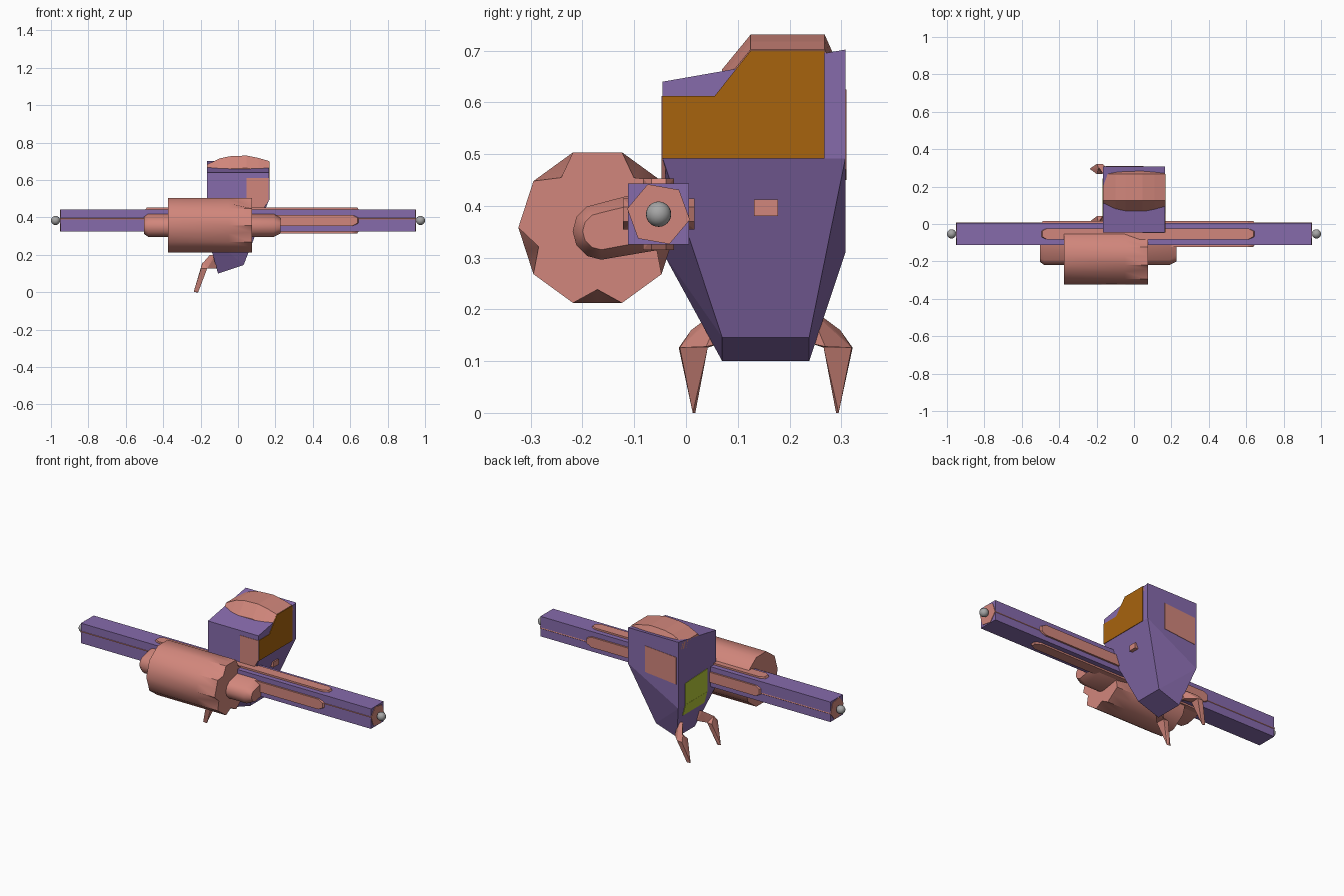
import bpy, bmesh, math
from mathutils import Vector

if "Cube" in bpy.data.objects:
    bpy.data.objects.remove(bpy.data.objects["Cube"])


def material(name, rgb):
    m = bpy.data.materials.new(name)
    m.diffuse_color = (*rgb, 1)
    m.use_nodes = True
    m.node_tree.nodes["Principled BSDF"].inputs["Base Color"].default_value = m.diffuse_color
    return m


PURPLE = material("purple", (0.24, 0.145, 0.41))
SALMON = material("salmon", (0.64, 0.24, 0.20))
ORANGE = material("orange", (0.39, 0.125, 0.004))
GREEN = material("green", (0.46, 0.57, 0.04))
GREY = material("grey", (0.38, 0.38, 0.38))


def finish(name, bm, mat, smooth=None):
    bmesh.ops.recalc_face_normals(bm, faces=bm.faces)
    me = bpy.data.meshes.new(name)
    bm.to_mesh(me)
    bm.free()
    me.materials.append(mat)
    ob = bpy.data.objects.new(name, me)
    bpy.context.collection.objects.link(ob)
    if smooth:
        bpy.ops.object.select_all(action='DESELECT')
        ob.select_set(True)
        bpy.context.view_layer.objects.active = ob
        bpy.ops.object.shade_smooth_by_angle(angle=math.radians(smooth))
    return ob


def hull(name, pts, mat, smooth=None):
    bm = bmesh.new()
    vs = [bm.verts.new(p) for p in pts]
    bmesh.ops.convex_hull(bm, input=vs)
    loose = [v for v in bm.verts if not v.link_faces]
    bmesh.ops.delete(bm, geom=loose, context='VERTS')
    bmesh.ops.dissolve_limit(bm, angle_limit=0.02, verts=bm.verts, edges=bm.edges)
    return finish(name, bm, mat, smooth)


def box(name, x, y, z, mat):
    return hull(name, [(a, b, c) for a in x for b in y for c in z], mat)


def loft(name, rings, mat, smooth=None):
    bm = bmesh.new()
    rows = [[bm.verts.new(p) for p in r] for r in rings]
    n = len(rows[0])
    for a, b in zip(rows, rows[1:]):
        for i in range(n):
            bm.faces.new((a[i], a[(i + 1) % n], b[(i + 1) % n], b[i]))
    bm.faces.new(rows[0])
    bm.faces.new(rows[-1])
    return finish(name, bm, mat, smooth)


def plate(name, pts, normal, mat, out=0.003):
    # thin coloured plate, sunk slightly into the surface it sits on
    n = Vector(normal).normalized()
    return loft(name, [[Vector(p) - n * 0.005 for p in pts],
                       [Vector(p) + n * out for p in pts]], mat)


def circle(x, y, z, r, n, start=0.0):
    return [(x, y + r * math.cos(start + i * math.tau / n),
             z + r * math.sin(start + i * math.tau / n)) for i in range(n)]


BY, BZ = -0.053, 0.384  # beam axis

# long square beam with a hexagonal core showing at the ends and edges
box("beam", (-0.948, 0.948), (BY - 0.059, BY + 0.059), (BZ - 0.059, BZ + 0.059), PURPLE)
loft("beam_core", [circle(x, BY, BZ, 0.0615, 6, math.radians(-10)) for x in (-0.951, 0.951)], SALMON)

# raised strips on the four sides of the beam
for i in range(4):
    a = i * math.pi / 2
    c, s = math.cos(a), math.sin(a)
    pts = []
    for d, inset in ((0.05, 0.0), (0.069, 0.012)):
        for x, w in ((-0.5 + inset, 0.016), (-0.465, 0.03), (0.61, 0.03), (0.65 - inset, 0.014)):
            pts += [(x, BY + c * d - s * k, BZ + s * d + c * k) for k in (-w, w)]
    hull("beam_strip", pts, SALMON)

# ball tips
for sx in (-1, 1):
    bm = bmesh.new()
    bmesh.ops.create_uvsphere(bm, u_segments=20, v_segments=12, radius=0.0245)
    bmesh.ops.translate(bm, verts=bm.verts, vec=(sx * 0.9755, BY, BZ))
    finish("ball_tip", bm, GREY, 60)

# rounded housing joining the drum to the beam
pts = []
for x, k in ((-0.503, 0.7), (-0.48, 1.0), (0.19, 1.0), (0.228, 0.65)):
    pts += circle(x, -0.164, 0.351, 0.055 * k, 12)
    pts += circle(x, BY - 0.005, BZ - 0.01, 0.06 * k, 12)
hull("drum_housing", pts, SALMON, 40)


# ten-sided drum with five notches in its right-hand end
def drum_ring(x, notch):
    ring = []
    for i in range(20):
        a = i * math.tau / 20
        r = 0.153
        if i % 2:
            r *= math.cos(math.pi / 10)
            if i % 4 == 3:
                r -= notch
        ring.append((x, -0.171 + r * math.cos(a), 0.358 + r * math.sin(a)))
    return ring


loft("drum", [drum_ring(-0.373, 0), drum_ring(-0.05, 0), drum_ring(0.074, 0.026)], SALMON, 40)

# cabin: boxy top with a lopsided taper below
F, B, W = -0.045, 0.308, 0.165
hull("cabin", [(x, y, z) for x in (-W, W) for y, z in ((F, 0.64), (B, 0.702))]
     + [(W, y, 0.492) for y in (F, B)] + [(-W, y, 0.31) for y in (F, B)]
     + [(x, y, z) for x, z in ((-0.107, 0.1), (0.03, 0.146)) for y in (0.07, 0.238)], PURPLE)

# arched roof hood
arch = [(-W, 0.683), (-0.1, 0.715), (-0.045, 0.727), (0.045, 0.731), (0.11, 0.718), (W, 0.702)]
pts = [(x, y, z - d) for y, d in ((0.07, 0.067), (0.125, 0), (0.268, 0), (0.283, 0.034)) for x, z in arch]
hull("roof_hood", pts, SALMON)

# side window, front and back panels
plate("side_window", [(W, y, z) for y, z in ((F, 0.492), (0.268, 0.492), (0.268, 0.70), (0.125, 0.70),
                                            (0.055, 0.612), (F, 0.612))], (1, 0, 0), ORANGE)
plate("front_panel", [(x, F, z) for x, z in ((0.045, 0.45), (0.14, 0.45), (0.163, 0.492), (0.163, 0.612),
                                            (0.045, 0.612))], (0, -1, 0), SALMON, 0.002)
plate("back_panel", [(x, B, z) for x, z in ((-0.153, 0.45), (0.05, 0.47), (0.05, 0.625), (-0.153, 0.61))],
      (0, 1, 0), SALMON, 0.002)

# green hatch on the left, bending over the lower taper
plate("hatch_upper", [(-W, y, z) for y, z in ((0.04, 0.31), (0.243, 0.31), (0.243, 0.435), (0.04, 0.445))],
      (-1, 0, 0), GREEN)
low_x = -W + 0.058 * 0.07 / 0.21
plate("hatch_lower", [(-W, 0.04, 0.31), (-W, 0.243, 0.31), (low_x, 0.243, 0.24), (low_x, 0.04, 0.24)],
      (-0.21, 0, -0.058), GREEN)

# small sensor block on the right slope
box("sensor_block", (0.09, 0.142), (0.131, 0.178), (0.38, 0.412), SALMON)

# clawed legs, mirrored front to back about the cabin centre
MID = 0.154
for name, s in (("front_leg", -1), ("back_leg", 1)):
    def P(x, d, z):
        return (x, MID + s * d, z)
    # thigh from cabin to knee
    hull(name + "_thigh", [P(-0.12, 0.085, 0.20), P(-0.12, 0.085, 0.135), P(-0.15, 0.09, 0.20),
                           P(-0.145, 0.115, 0.178), P(-0.115, 0.115, 0.128), P(-0.185, 0.144, 0.16),
                           P(-0.2, 0.166, 0.128), P(-0.165, 0.166, 0.126), P(-0.165, 0.112, 0.126)], SALMON)
    # shin tapering to a point
    hull(name + "_shin", [P(-0.198, 0.168, 0.126), P(-0.165, 0.166, 0.126), P(-0.198, 0.112, 0.126),
                          P(-0.168, 0.112, 0.126), P(-0.19, 0.144, 0.16),
                          P(-0.237, 0.141, 0.003), P(-0.213, 0.141, 0.0), P(-0.225, 0.136, 0.0)], SALMON)
